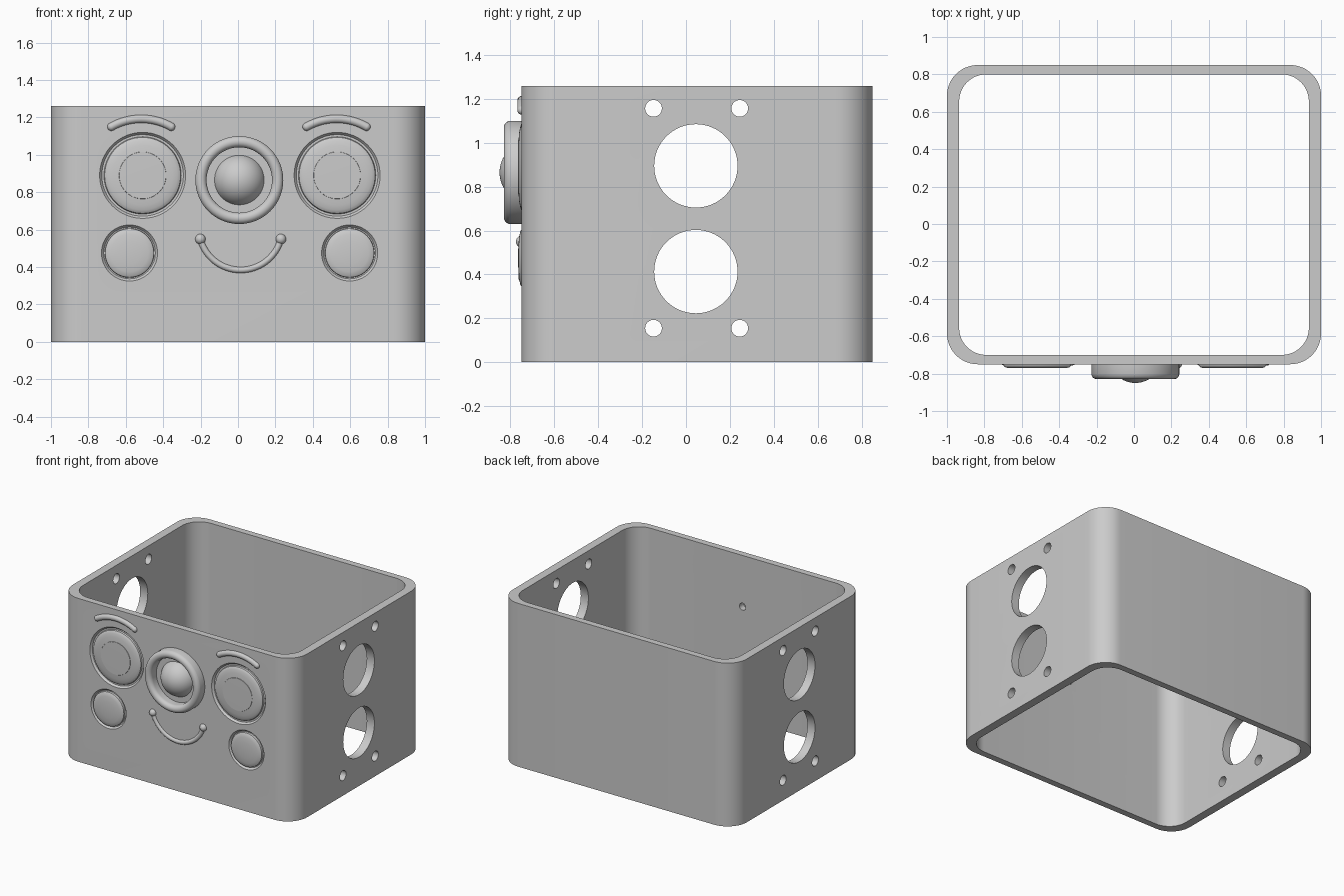
import bpy, bmesh, math
from mathutils import Matrix, Vector

if "Cube" in bpy.data.objects:
    bpy.data.objects.remove(bpy.data.objects["Cube"])

FRONT = -0.75          # y of the front wall's outer surface
H = 1.26

grey = bpy.data.materials.new("light grey")
grey.diffuse_color = (0.6, 0.6, 0.6, 1)
grey.use_nodes = True
grey.node_tree.nodes["Principled BSDF"].inputs["Base Color"].default_value = grey.diffuse_color


def finish(name, bm, smooth=True):
    bmesh.ops.remove_doubles(bm, verts=bm.verts, dist=1e-5)
    bmesh.ops.recalc_face_normals(bm, faces=bm.faces)
    me = bpy.data.meshes.new(name)
    bm.to_mesh(me)
    bm.free()
    me.materials.append(grey)
    ob = bpy.data.objects.new(name, me)
    bpy.context.collection.objects.link(ob)
    if smooth:
        shade(ob)
    return ob


def shade(ob):
    bpy.ops.object.select_all(action='DESELECT')
    ob.select_set(True)
    bpy.context.view_layer.objects.active = ob
    bpy.ops.object.shade_smooth_by_angle(angle=math.radians(32))


def skin(bm, rings, closed=False):
    """Join rings of equal length with quads."""
    rows = [[bm.verts.new(p) for p in r] for r in rings]
    n = len(rows[0])
    pairs = list(zip(rows, rows[1:])) + ([(rows[-1], rows[0])] if closed else [])
    for a, b in pairs:
        for i in range(n):
            j = (i + 1) % n
            bm.faces.new((a[i], a[j], b[j], b[i]))


def lathe(bm, x, z, profile, n=64):
    """Turn (radius, height out of the front wall) points about the y axis."""
    skin(bm, [[(x + r * math.cos(2 * math.pi * i / n), FRONT - h,
                z + r * math.sin(2 * math.pi * i / n)) for i in range(n)]
              for r, h in profile])


def rounded_loop(x0, x1, y0, y1, r, z, n=12):
    pts = []
    corners = [(x1 - r, y1 - r), (x0 + r, y1 - r), (x0 + r, y0 + r), (x1 - r, y0 + r)]
    for k, (cx, cy) in enumerate(corners):
        for i in range(n + 1):
            a = math.pi / 2 * (k + i / n)
            pts.append((cx + r * math.cos(a), cy + r * math.sin(a), z))
    return pts


def arc_tube(name, cx, cz, radius, mid, half, r, end_r, n=32, m=16):
    """Bent round bar on the front wall with ball ends; angles in degrees."""
    bm = bmesh.new()
    rings = []
    y = FRONT + 0.003
    for i in range(n + 1):
        a = math.radians(mid - half + 2 * half * i / n)
        d = Vector((math.cos(a), 0, math.sin(a)))
        c = Vector((cx, y, cz)) + d * radius
        rings.append([c + d * r * math.cos(t) + Vector((0, r * math.sin(t), 0))
                      for t in (2 * math.pi * k / m for k in range(m))])
        if i in (0, n):
            bmesh.ops.create_uvsphere(bm, u_segments=20, v_segments=12, radius=end_r,
                                      matrix=Matrix.Translation(c))
    skin(bm, rings)
    return finish(name, bm)


# Open rounded box wall
bm = bmesh.new()
outer = (-1, 1, FRONT, 0.85, 0.165)
inner = (-0.935, 0.935, -0.70, 0.80, 0.145)
skin(bm, [rounded_loop(*outer, 0), rounded_loop(*outer, H),
          rounded_loop(*inner, H), rounded_loop(*inner, 0)], closed=True)
box = finish("box_wall", bm, smooth=False)

eyes = [(-0.51, 0.89), (0.53, 0.89)]
cheeks = [(-0.58, 0.475), (0.597, 0.475)]
nose = (0.007, 0.865)

# Cutter: side holes, small hole behind the nose, shallow face recesses
bm = bmesh.new()
holes = [(0.045, 0.895, 0.19), (0.045, 0.413, 0.19)]
holes += [(y, z, 0.038) for y in (-0.148, 0.245) for z in (0.155, 1.157)]
for y, z, r in holes:
    bmesh.ops.create_cone(bm, cap_ends=True, segments=64, radius1=r, radius2=r, depth=3,
                          matrix=Matrix.Translation((0, y, z)) @ Matrix.Rotation(math.pi / 2, 4, 'Y'))
lathe(bm, *nose, [(0, -0.1), (0.027, -0.1), (0.027, 0.05), (0, 0.05)], 32)
for spots, r in ((eyes, 0.23), (cheeks, 0.15)):
    for x, z in spots:
        lathe(bm, x, z, [(0, -0.015), (r - 0.012, -0.015), (r, 0), (r, 0.02), (0, 0.02)])
cutter = finish("hole_cutter", bm, smooth=False)
cutter.hide_render = True

mod = box.modifiers.new("holes", 'BOOLEAN')
mod.operation = 'DIFFERENCE'
mod.solver = 'EXACT'
mod.object = cutter
bpy.context.view_layer.objects.active = box
bpy.ops.object.modifier_apply(modifier=mod.name)
bpy.data.objects.remove(cutter)
shade(box)

# Eyes: low lens with a flat pupil, set in the recess
for side, (x, z) in zip(("left", "right"), eyes):
    bm = bmesh.new()
    lathe(bm, x, z, [(0.207, -0.016), (0.203, -0.004), (0.195, 0.001), (0.185, 0.005),
                     (0.16, 0.010), (0.126, 0.013), (0.125, 0.015), (0, 0.016)])
    finish(side + "_eye", bm)

# Cheeks: low domes
for side, (x, z) in zip(("left", "right"), cheeks):
    bm = bmesh.new()
    lathe(bm, x, z, [(0.132, -0.016), (0.13, 0), (0.122, 0.005), (0.10, 0.010),
                     (0.06, 0.014), (0, 0.016)])
    finish(side + "_cheek", bm)

# Nose: raised round rim, sunken floor, ball in the middle
bm = bmesh.new()
rim = [(0.235, -0.005), (0.235, 0.055)]
rim += [(0.205 + 0.03 * math.cos(a), 0.05 + 0.03 * math.sin(a))
        for a in (math.pi * i / 12 for i in range(1, 13))]
rim += [(0.175, 0.005), (0, 0.005)]
lathe(bm, *nose, rim)
finish("nose_rim", bm)
bm = bmesh.new()
lathe(bm, *nose, [(0.14 * math.cos(a), -0.04 + 0.14 * math.sin(a))
                  for a in (math.radians(18 + 72 * i / 14) for i in range(15))])
finish("nose_ball", bm)

# Brows and smile
for side, x in (("left", -0.517), ("right", 0.527)):
    arc_tube(side + "_brow", x, 0.867, 0.325, 90, 29.5, 0.022, 0.022)
arc_tube("smile", 0.014, 0.607, 0.223, 270, 75, 0.017, 0.028)
